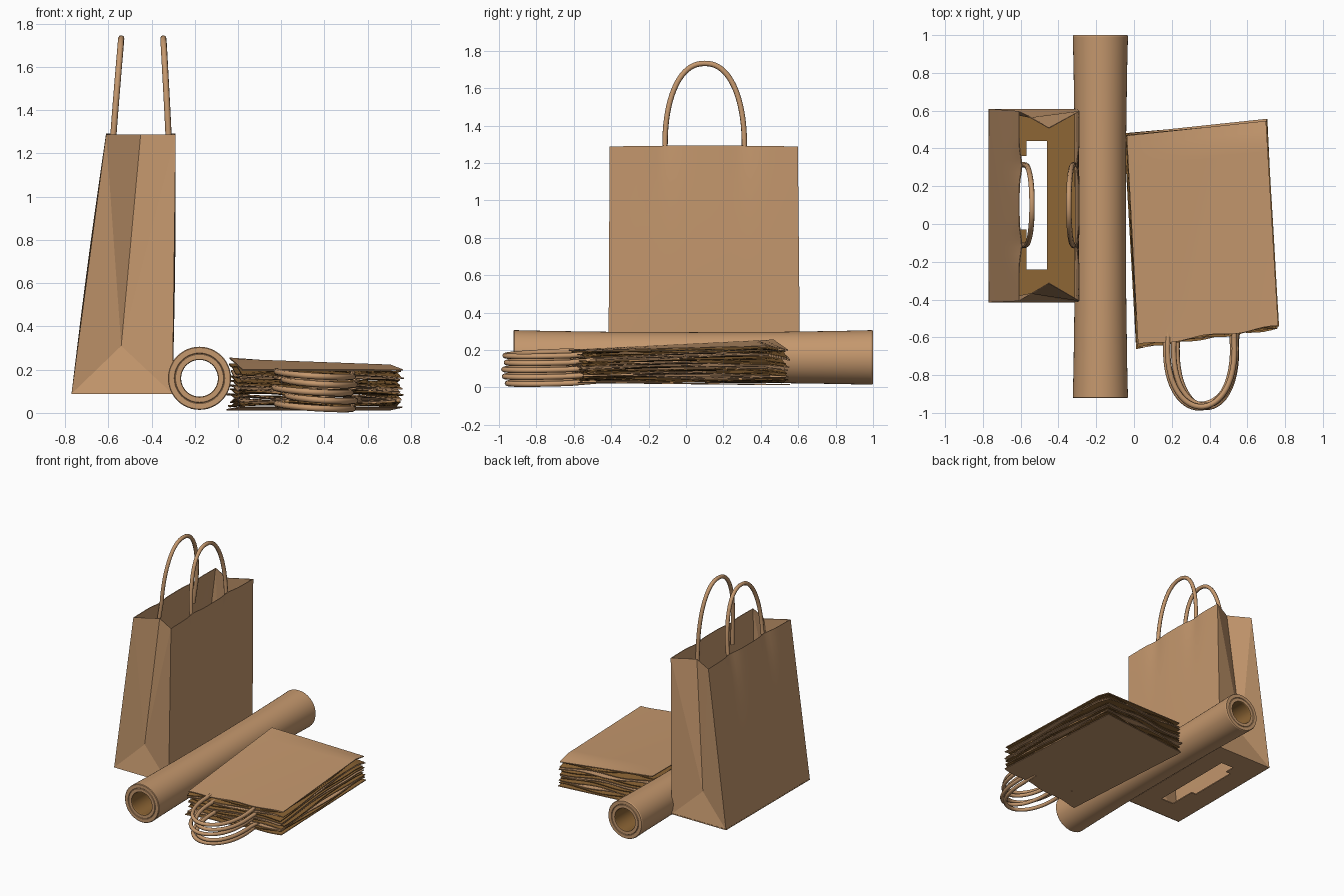
import bpy, bmesh, math, random
from mathutils import Vector

if "Cube" in bpy.data.objects:
    bpy.data.objects.remove(bpy.data.objects["Cube"])

random.seed(4)


def material(name, rgb):
    m = bpy.data.materials.new(name)
    m.diffuse_color = (*rgb, 1)
    m.use_nodes = True
    m.node_tree.nodes["Principled BSDF"].inputs["Base Color"].default_value = m.diffuse_color
    return m


KRAFT = material("kraft paper", (0.56, 0.315, 0.155))
INNER = material("inner paper", (0.27, 0.132, 0.036))


def lerp(a, b, t):
    return a + (b - a) * t


def select(ob):
    bpy.ops.object.select_all(action='DESELECT')
    ob.select_set(True)
    bpy.context.view_layer.objects.active = ob


def finish(name, bm, thickness=0, angle=30):
    bmesh.ops.remove_doubles(bm, verts=bm.verts, dist=0.0005)
    bmesh.ops.recalc_face_normals(bm, faces=bm.faces)
    me = bpy.data.meshes.new(name)
    bm.to_mesh(me)
    bm.free()
    ob = bpy.data.objects.new(name, me)
    bpy.context.collection.objects.link(ob)
    for m in (KRAFT, INNER, KRAFT):
        me.materials.append(m)
    select(ob)
    if thickness:
        mod = ob.modifiers.new("paper", 'SOLIDIFY')
        mod.thickness = thickness
        mod.offset = -1
        bpy.ops.object.modifier_apply(modifier=mod.name)
    bpy.ops.object.shade_smooth_by_angle(angle=math.radians(angle))
    return ob


def grid(bm, nu, nv, fn, mat=0):
    vs = [[bm.verts.new(fn(i / nu, j / nv)) for j in range(nv + 1)] for i in range(nu + 1)]
    for i in range(nu):
        for j in range(nv):
            f = bm.faces.new((vs[i][j], vs[i + 1][j], vs[i + 1][j + 1], vs[i][j + 1]))
            f.material_index = mat


def rope(name, pts, radius):
    cu = bpy.data.curves.new(name, 'CURVE')
    cu.dimensions = '3D'
    cu.bevel_depth = radius
    cu.bevel_resolution = 2
    cu.use_fill_caps = True
    sp = cu.splines.new('POLY')
    sp.points.add(len(pts) - 1)
    for p, co in zip(sp.points, pts):
        p.co = (*co, 1)
    ob = bpy.data.objects.new(name, cu)
    bpy.context.collection.objects.link(ob)
    cu.materials.append(KRAFT)
    select(ob)
    bpy.ops.object.convert(target='MESH')
    bpy.ops.object.shade_smooth_by_angle(angle=math.radians(50))


# Standing bag: wide panels, dented at the rim where the handles sit
Z0, Z1 = 0.088, 1.288
Y0, Y1 = -0.415, 0.61
XL = (-0.77, -0.61)
XR = (-0.303, -0.288)
HANDLE_Y = (-0.11, 0.31)


def panel(xs, inward):
    def fn(u, v):
        y = lerp(Y0 + 0.007 * v, Y1 - 0.012 * v, u)
        dent = sum(math.exp(-((y - h) / 0.07) ** 2) for h in HANDLE_Y) * v ** 6 * 0.014
        belly = 0.005 * math.sin(math.pi * u) * math.sin(math.pi * v)
        x = lerp(xs[0], xs[1], v) + inward * (dent - belly)
        return (x, y, lerp(Z0, Z1, v) + 0.005 * math.sin(math.pi * u) * v)
    return fn


bm = bmesh.new()
NV = 12
grid(bm, 28, NV, panel(XL, 1))
grid(bm, 28, NV, panel(XR, -1))

# Folded gusset ends: triangle at the foot, crease running inward above it
for u, depth in ((0, 1), (1, -1)):
    yb = Y0 if u == 0 else Y1
    apex = Vector((-0.54, yb + 0.045 * depth, 0.31))
    crest = Vector((-0.45, yb + 0.10 * depth, Z1))
    feet = []
    for xs, inward in ((XL, 1), (XR, -1)):
        edge = [Vector(panel(xs, inward)(u, j / NV)) for j in range(NV + 1)]
        feet.append(edge[0])
        for a, b in zip(edge, edge[1:] + [crest]):
            bm.faces.new([bm.verts.new(p) for p in (a, b, apex)])
    bm.faces.new([bm.verts.new(p) for p in (*feet, apex)])
finish("bag_walls", bm, 0.005, 9)

# Bag floor with a notched cut-out
xc = [-0.77, -0.61, -0.57, -0.46, -0.305]
yc = [-0.41, -0.24, -0.03, 0.36, 0.44, 0.61]
bm = bmesh.new()
for i in range(4):
    for j in range(5):
        if (i == 2 and 1 <= j <= 3) or (i == 1 and j == 2):
            continue
        bm.faces.new([bm.verts.new((xc[a], yc[b], Z0)) for a, b in
                      ((i, j), (i + 1, j), (i + 1, j + 1), (i, j + 1))])
bmesh.ops.remove_doubles(bm, verts=bm.verts, dist=0.0005)
top = bmesh.ops.extrude_face_region(bm, geom=bm.faces[:])
bmesh.ops.translate(bm, vec=(0, 0, 0.008),
                    verts=[g for g in top["geom"] if isinstance(g, bmesh.types.BMVert)])
for f in bm.faces:
    f.material_index = 1 if f.calc_center_median().z > Z0 + 0.007 else 0
finish("bag_floor", bm)

# Upright rope handles, tucked inside the rim
for name, base, tip, foot in (("left_handle", -0.575, -0.54, -0.602),
                              ("right_handle", -0.322, -0.345, -0.318)):
    arch = []
    for k in range(41):
        a = math.pi * k / 40
        c, s = math.cos(a), math.sin(a)
        arch.append((lerp(base, tip, s), 0.10 + 0.212 * math.copysign(abs(c) ** 0.88, c),
                     1.30 + 0.432 * s ** 0.95))
    rope(name, [(foot, 0.315, 1.13)] + arch + [(foot, -0.115, 1.13)], 0.0145)

# Hollow paper roll: closed profile of (radius, y) turned about its axis
profile = [(0.146, -0.918), (0.142, -0.75), (0.137, -0.4), (0.135, 0.04), (0.137, 0.5),
           (0.142, 0.83), (0.146, 0.993), (0.142, 1.0), (0.117, 1.0), (0.114, 0.996), (0.111, 1.0),
           (0.088, 1.0), (0.085, 0.995), (0.085, -0.915), (0.088, -0.922), (0.111, -0.922),
           (0.114, -0.918), (0.117, -0.922), (0.142, -0.922)]
bm = bmesh.new()
SEG = 48
rings = []
for k in range(SEG):
    a = 2 * math.pi * k / SEG
    rings.append([bm.verts.new((-0.178 + r * math.cos(a), y, 0.16 + r * math.sin(a))) for r, y in profile])
n = len(profile)
for k in range(SEG):
    p, q = rings[k], rings[(k + 1) % SEG]
    for i in range(n):
        f = bm.faces.new((p[i], p[(i + 1) % n], q[(i + 1) % n], q[i]))
        f.material_index = 1 if 11 <= i <= 13 else 0
finish("paper_roll", bm, 0, 20)

# Stack of flat folded bags: outer sheets with a darker gusset tucked between
CORNERS = [Vector(c) for c in ((0.02, -0.645), (0.765, -0.545), (-0.04, 0.47), (0.70, 0.548))]


def sheet(bm, t, inset, mat, wave):
    jit = [Vector((random.uniform(-0.014, 0.008), random.uniform(-0.012, 0.012))) * (t < 0.99)
           for _ in CORNERS]
    c = [p + j for p, j in zip(CORNERS, jit)]
    ph = random.uniform(0, 6.28)

    def fn(u, v):
        uu, vv = lerp(inset, 1 - inset, u), lerp(inset, 1 - inset, v)
        p = c[0].lerp(c[1], uu).lerp(c[2].lerp(c[3], uu), vv)
        high = lerp(0.195, 0.25, vv) - 0.03 * u * vv + 0.006 - 0.025 * max(0, vv - 0.9) * 10 * u
        low = lerp(0.03, 0.018, vv)
        edge = max(abs(2 * u - 1), abs(2 * v - 1)) ** 4
        ripple = wave * edge * math.sin(9 * u + 7 * v + ph)
        front = 0.008 * (1 - v) ** 4 * math.sin(14 * u + ph)
        return (p.x, p.y + front, lerp(low, high, t) + ripple)
    grid(bm, 20, 20, fn, mat)


BAGS = 4
for b in range(BAGS):
    bm = bmesh.new()
    for k, (inset, mat) in enumerate(((0, 0), (0.006, 1), (0.002, 2))):
        t = (b * 3 + k) / (BAGS * 3 - 1)
        sheet(bm, t, inset, mat, 0.0 if t in (0, 1) else 0.009)
    bag = finish("folded_bag_%d" % (b + 1), bm, 0.006)
    # Sides facing the bag's inside take the inner colour
    for f in bag.data.polygons:
        if (f.material_index == 0 and f.normal.z > 0.5) or (f.material_index == 2 and f.normal.z < -0.5):
            f.material_index = 1

# Rope handles lying out of the stack
for h in range(5):
    z = 0.022 + 0.037 * h
    dx, dy = (0.0, 0.03, -0.01, 0.02, 0.0)[h], random.uniform(0, 0.03)
    narrow = (0, 0.02, 0, 0.012, 0)[h]
    pts = [(0.53 + dx, -0.48, z + 0.012)]
    for k in range(33):
        a = math.pi * k / 32
        s, c = math.sin(a), math.cos(a)
        pts.append((0.355 + dx + (0.176 - narrow) * c + 0.02 * s * c,
                    -0.62 - (0.355 - dy) * s ** 0.95, z + 0.012 * (1 - s) - 0.012 * c))
    pts.append((0.185 + dx, -0.48, z + 0.012))
    rope("folded_handle_%d" % (h + 1), pts, 0.0145)
